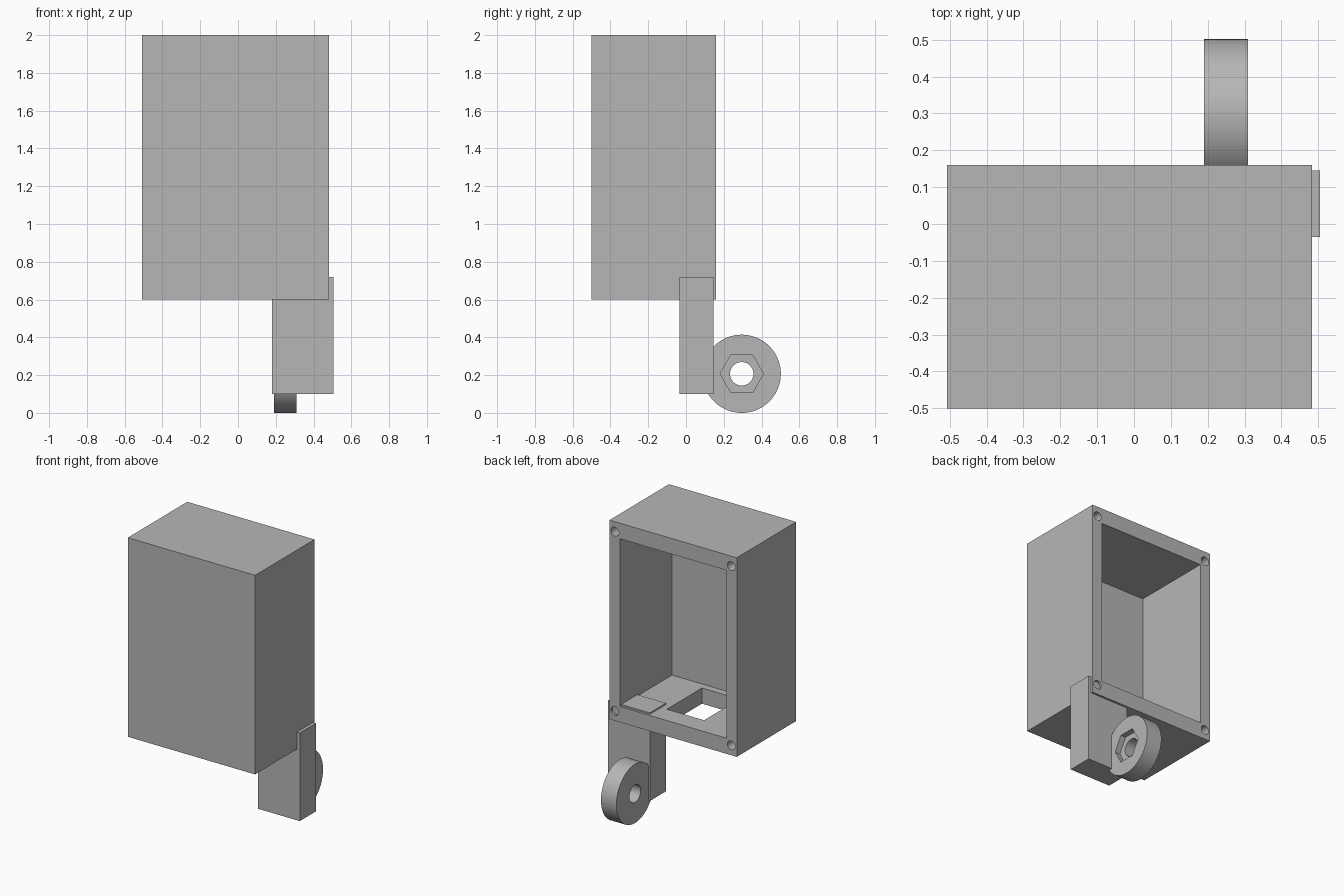
import bpy
import math

cube = bpy.data.objects.get("Cube")
if cube:
    bpy.data.objects.remove(cube, do_unlink=True)

grey = bpy.data.materials.new("plain_grey")
grey.use_nodes = True
COLOUR = (0.47, 0.47, 0.47, 1)
grey.diffuse_color = COLOUR
grey.node_tree.nodes["Principled BSDF"].inputs["Base Color"].default_value = COLOUR


def box(name, low, high):
    """Box between two opposite corners."""
    centre = [(a + b) / 2 for a, b in zip(low, high)]
    bpy.ops.mesh.primitive_cube_add(size=1, location=centre)
    ob = bpy.context.object
    ob.name = name
    ob.scale = [b - a for a, b in zip(low, high)]
    bpy.ops.object.transform_apply(location=False, rotation=False, scale=True)
    ob.data.materials.append(grey)
    return ob


def cylinder(name, centre, radius, length, axis, sides):
    """Cylinder or prism lying along the x or y axis."""
    turn = (0, math.pi / 2, 0) if axis == "x" else (math.pi / 2, 0, 0)
    bpy.ops.mesh.primitive_cylinder_add(vertices=sides, radius=radius, depth=length,
                                        location=centre, rotation=turn)
    ob = bpy.context.object
    ob.name = name
    ob.data.materials.append(grey)
    return ob


def cut(target, cutters):
    """Subtract each cutter from the target and discard it."""
    bpy.ops.object.select_all(action="DESELECT")
    bpy.context.view_layer.objects.active = target
    target.select_set(True)
    for cutter in cutters:
        cutter.hide_render = True
        mod = target.modifiers.new("cut", "BOOLEAN")
        mod.operation = "DIFFERENCE"
        mod.solver = "EXACT"
        mod.object = cutter
        bpy.ops.object.modifier_apply(modifier=mod.name)
        bpy.data.objects.remove(cutter, do_unlink=True)
    bpy.ops.object.shade_smooth_by_angle(angle=math.radians(30))


# Housing: open at the back, with a floor opening and corner screw holes
LEFT, RIGHT, FRONT, BACK, BOTTOM, TOP = 0.483, -0.507, -0.5, 0.16, 0.6, 2.0
SIDE, CAP = 0.08, 0.11
housing = box("housing", (RIGHT, FRONT, BOTTOM), (LEFT, BACK, TOP))
cutters = [
    box("cavity", (RIGHT + SIDE, FRONT + SIDE, BOTTOM + CAP),
        (LEFT - SIDE, BACK + 0.1, TOP - CAP)),
    box("floor_opening", (-0.155, -0.37, BOTTOM - 0.1), (0.135, 0.02, BOTTOM + 0.2)),
]
for x in (RIGHT + 0.042, LEFT - 0.042):
    for z in (BOTTOM + 0.07, TOP - 0.07):
        cutters.append(cylinder("screw_hole", (x, BACK, z), 0.031, 0.5, "y", 32))
cut(housing, cutters)

# Arm: runs through the floor and out past the side wall
box("arm", (0.18, -0.035, 0.1), (0.505, 0.145, 0.72))

# Wheel: bored through, with a hexagonal recess on the left face
Y, Z = 0.295, 0.207
wheel = cylinder("wheel", (0.25, Y, Z), 0.207, 0.12, "x", 96)
cut(wheel, [
    cylinder("bore", (0.25, Y, Z), 0.062, 0.4, "x", 48),
    cylinder("hex_recess", (0.34, Y, Z), 0.115, 0.2 - 0.06, "x", 6),
])
